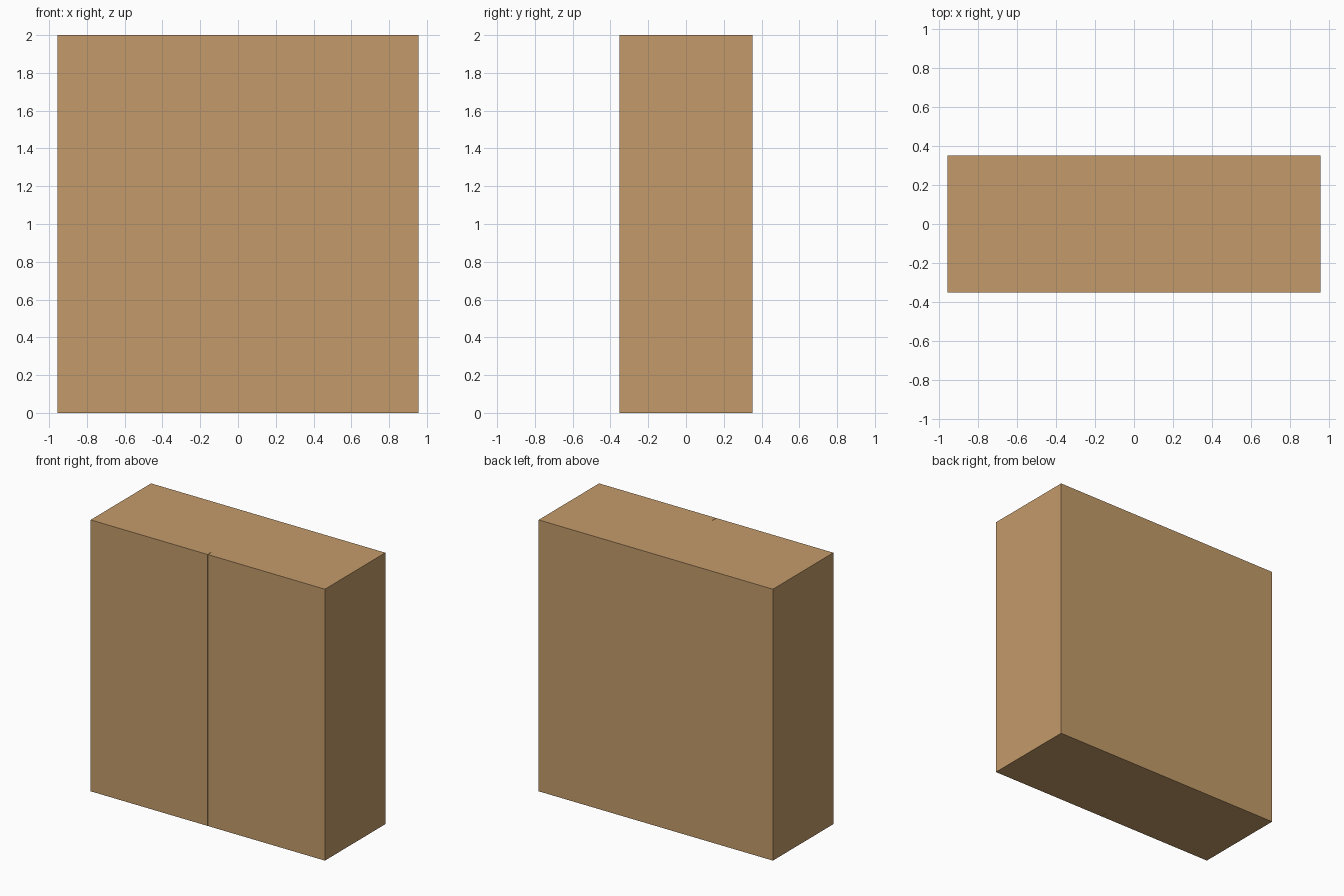
import bpy

if "Cube" in bpy.data.objects:
    bpy.data.objects.remove(bpy.data.objects["Cube"])

W, D, H = 0.955, 0.352, 2.0   # half width, half depth, height
DOOR = 0.05                   # door thickness
GAP = 0.001                   # half of the seam between the doors

wood = bpy.data.materials.new("light_wood")
wood.diffuse_color = (0.55, 0.33, 0.145, 1.0)
wood.use_nodes = True
wood.node_tree.nodes["Principled BSDF"].inputs["Base Color"].default_value = wood.diffuse_color


def box(name, x0, x1, y0, y1, z0, z1):
    bpy.ops.mesh.primitive_cube_add(
        size=1, location=((x0 + x1) / 2, (y0 + y1) / 2, (z0 + z1) / 2))
    ob = bpy.context.object
    ob.name = name
    ob.scale = (x1 - x0, y1 - y0, z1 - z0)
    bpy.ops.object.transform_apply(location=False, rotation=False, scale=True)
    ob.data.materials.append(wood)
    return ob


# Wardrobe body behind the doors
box("cabinet_body", -W, W, -D + DOOR, D, 0, H)

# Two flush doors that meet in the middle
for name, x0, x1 in (("left_door", -W, -GAP), ("right_door", GAP, W)):
    box(name, x0, x1, -D, -D + DOOR, 0, H)
